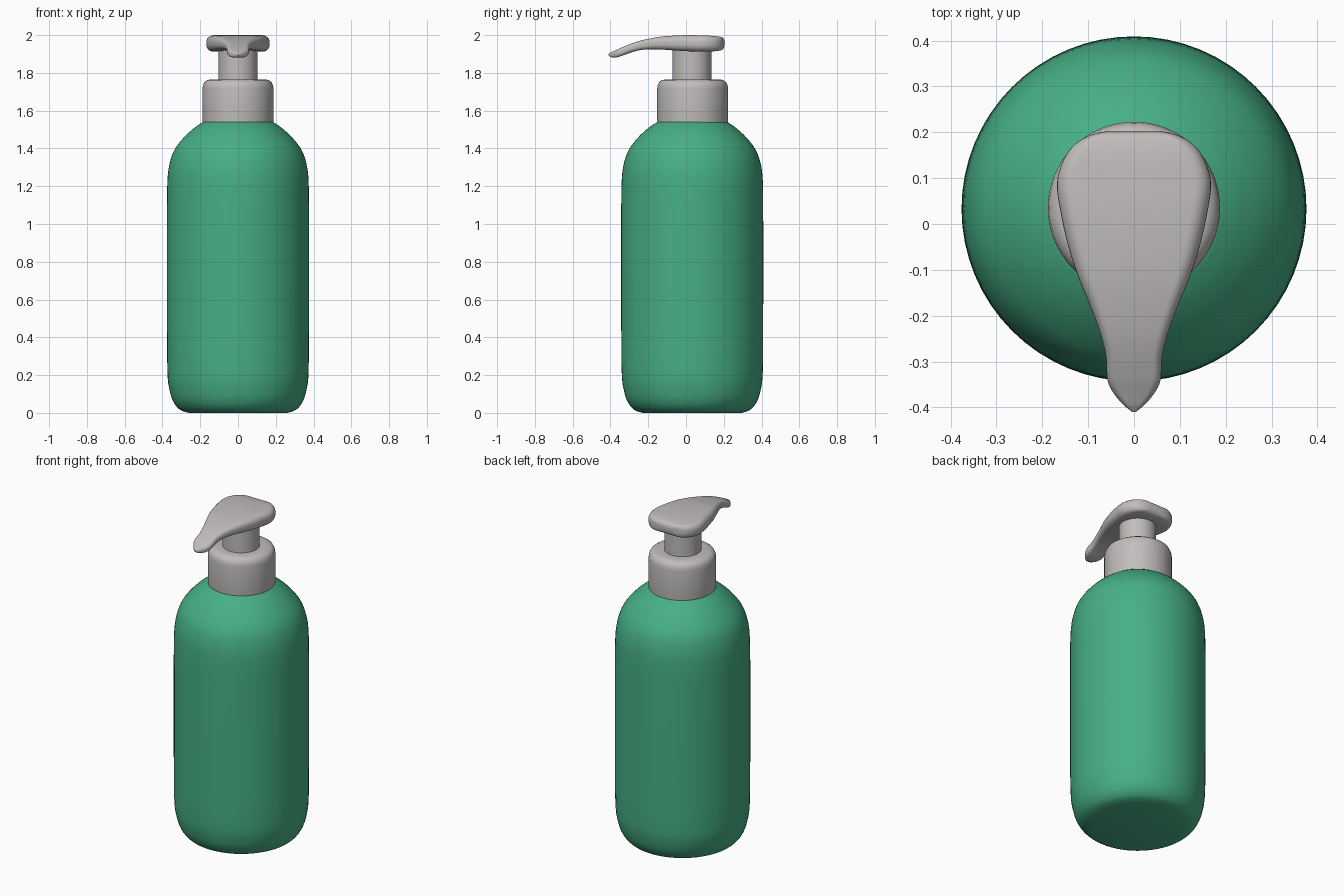
import bpy, bmesh, math
from mathutils import Vector

if "Cube" in bpy.data.objects:
    bpy.data.objects.remove(bpy.data.objects["Cube"])


def material(name, rgb):
    m = bpy.data.materials.new(name)
    m.diffuse_color = (*rgb, 1)
    m.use_nodes = True
    m.node_tree.nodes["Principled BSDF"].inputs["Base Color"].default_value = m.diffuse_color
    return m


green = material("bottle green", (0.062, 0.43, 0.235))
grey = material("warm grey", (0.53, 0.51, 0.50))


def spline(pts, steps):
    """Smooth curve through tuples of any length (Catmull-Rom)."""
    out = []
    for i in range(len(pts) - 1):
        a, b = pts[max(i - 1, 0)], pts[i]
        c, d = pts[i + 1], pts[min(i + 2, len(pts) - 1)]
        for s in range(steps):
            t = s / steps
            out.append(tuple(
                0.5 * (2 * q + (r - p) * t + (2 * p - 5 * q + 4 * r - w) * t * t
                       + (3 * q - p - 3 * r + w) * t ** 3)
                for p, q, r, w in zip(a, b, c, d)))
    return out + [pts[-1]]


def loft(name, rings, mat):
    """Skin a list of closed rings and cap both ends."""
    bm = bmesh.new()
    vs = [[bm.verts.new(p) for p in ring] for ring in rings]
    n = len(vs[0])
    for a, b in zip(vs, vs[1:]):
        for i in range(n):
            j = (i + 1) % n
            bm.faces.new((a[i], a[j], b[j], b[i]))
    bm.faces.new(vs[0][::-1])
    bm.faces.new(vs[-1])
    bmesh.ops.recalc_face_normals(bm, faces=bm.faces)
    me = bpy.data.meshes.new(name)
    bm.to_mesh(me)
    bm.free()
    me.materials.append(mat)
    ob = bpy.data.objects.new(name, me)
    bpy.context.collection.objects.link(ob)
    bpy.ops.object.select_all(action='DESELECT')
    ob.select_set(True)
    bpy.context.view_layer.objects.active = ob
    bpy.ops.object.shade_smooth_by_angle(angle=math.radians(40))
    return ob


def lathe(name, profile, mat, cy=0.033, n=64):
    return loft(name, [[(r * math.cos(2 * math.pi * i / n),
                         cy + r * math.sin(2 * math.pi * i / n), z)
                        for i in range(n)] for r, z in profile], mat)


# Bottle body: rounded base, straight wall, domed shoulder
lathe("bottle_body", spline([
    (0.26, 0.0), (0.305, 0.015), (0.34, 0.055), (0.362, 0.12), (0.374, 0.23),
    (0.376, 0.6), (0.376, 1.0), (0.374, 1.22), (0.362, 1.32), (0.335, 1.395),
    (0.285, 1.46), (0.23, 1.51), (0.185, 1.54)], 4), green)

# Screw collar
lathe("collar", [(0.186, 1.535), (0.188, 1.55), (0.188, 1.715), (0.185, 1.735),
                 (0.177, 1.752), (0.162, 1.762), (0.14, 1.766), (0.1, 1.766)],
      grey, 0.035)

# Pump stem
lathe("pump_stem", [(0.103, 1.755), (0.103, 1.935)], grey, 0.031, 48)


# Pump head with downturned spout: y, half width, bottom z, top z
stations = spline([
    (0.203, 0.055, 1.94, 1.972), (0.195, 0.092, 1.925, 1.986),
    (0.175, 0.128, 1.917, 1.992), (0.14, 0.154, 1.914, 1.996),
    (0.09, 0.168, 1.913, 1.998), (0.03, 0.161, 1.914, 2.0),
    (-0.05, 0.143, 1.918, 1.998), (-0.12, 0.120, 1.923, 1.993),
    (-0.18, 0.095, 1.925, 1.984), (-0.24, 0.073, 1.921, 1.971),
    (-0.29, 0.061, 1.908, 1.955), (-0.34, 0.058, 1.890, 1.935),
    (-0.37, 0.044, 1.882, 1.921), (-0.395, 0.022, 1.883, 1.910),
    (-0.41, 0.004, 1.893, 1.900)], 4)


def rounded_section(y, w, lo, hi, k=6):
    """Rounded rectangle across x and z."""
    h, mid = (hi - lo) / 2, (hi + lo) / 2
    r = min(w, h) * 0.85
    ring = []
    for q, (sx, sz) in enumerate([(1, 1), (-1, 1), (-1, -1), (1, -1)]):
        for i in range(k + 1):
            a = math.pi / 2 * (q + i / k)
            ring.append(Vector((sx * (w - r) + r * math.cos(a), y,
                                mid + sz * (h - r) + r * math.sin(a))))
    return ring


loft("pump_head", [rounded_section(*s) for s in stations], grey)
